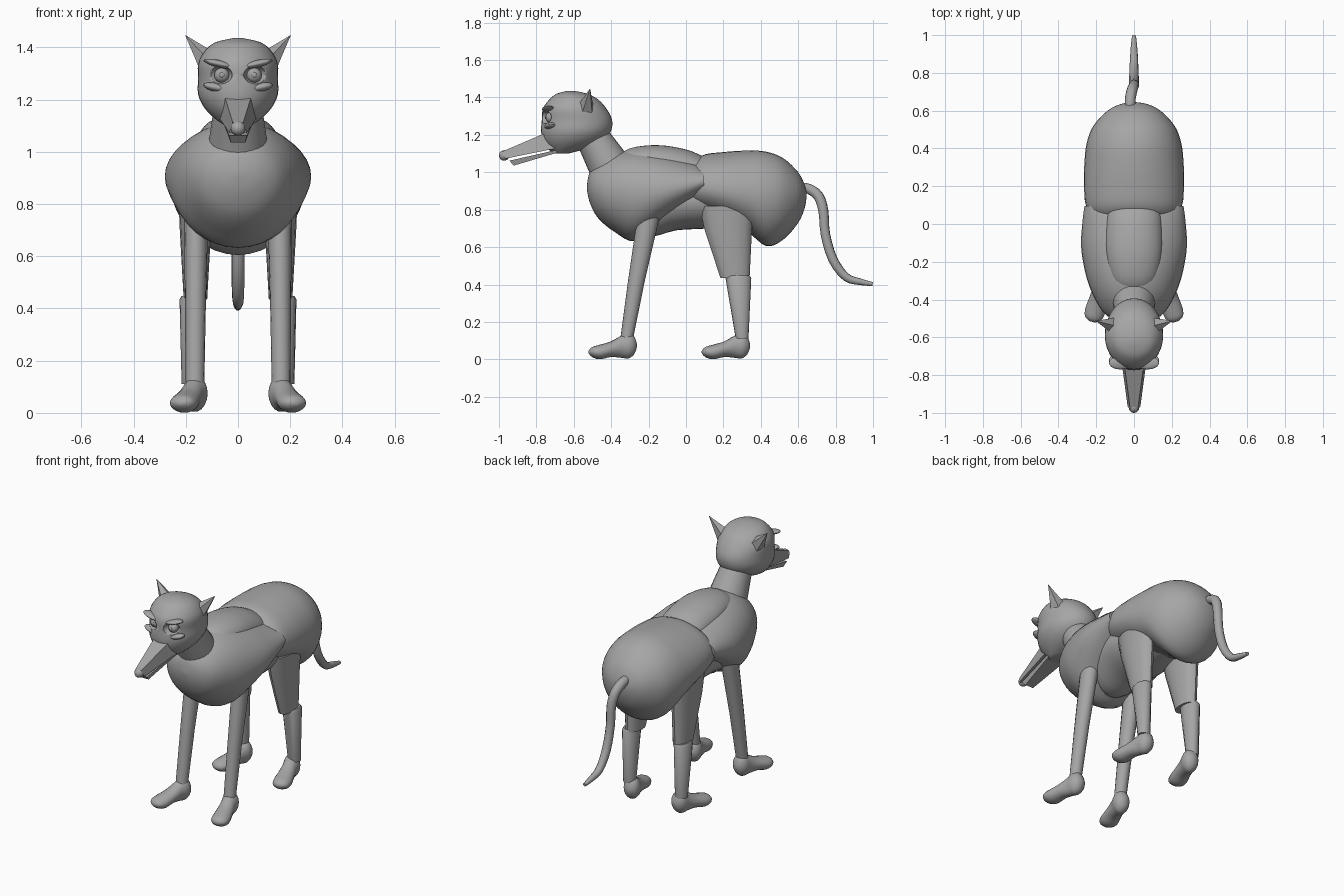
import bpy, bmesh, math
from mathutils import Vector, Matrix

if "Cube" in bpy.data.objects:
    bpy.data.objects.remove(bpy.data.objects["Cube"])

GREY = (0.38, 0.38, 0.38, 1)
coat = bpy.data.materials.new("grey coat")
coat.use_nodes = True
coat.diffuse_color = GREY
coat.node_tree.nodes["Principled BSDF"].inputs["Base Color"].default_value = GREY


def finish(name, bm, smooth=True):
    bmesh.ops.recalc_face_normals(bm, faces=bm.faces)
    mesh = bpy.data.meshes.new(name)
    bm.to_mesh(mesh)
    bm.free()
    mesh.materials.append(coat)
    obj = bpy.data.objects.new(name, mesh)
    bpy.context.collection.objects.link(obj)
    if smooth:
        bpy.ops.object.select_all(action='DESELECT')
        obj.select_set(True)
        bpy.context.view_layer.objects.active = obj
        bpy.ops.object.shade_smooth_by_angle(angle=math.radians(40))
    return obj


def refine(rows, steps):
    """Catmull-Rom interpolation of section rows."""
    out = []
    for i in range(len(rows) - 1):
        p = [rows[max(i - 1, 0)], rows[i], rows[i + 1], rows[min(i + 2, len(rows) - 1)]]
        for s in range(steps):
            t = s / steps
            out.append([0.5 * (2 * b + (c - a) * t + (2 * a - 5 * b + 4 * c - d) * t * t
                               + (3 * b - a - 3 * c + d) * t ** 3) for a, b, c, d in zip(*p)])
    return out + [list(rows[-1])]


def skin(name, rings, smooth=True):
    bm = bmesh.new()
    loops = [[bm.verts.new(p) for p in ring] for ring in rings]
    n = len(loops[0])
    for a, b in zip(loops, loops[1:]):
        for i in range(n):
            bm.faces.new((a[i], a[(i + 1) % n], b[(i + 1) % n], b[i]))
    bm.faces.new(loops[0])
    bm.faces.new(loops[-1])
    return finish(name, bm, smooth)


def angles(n):
    return [2 * math.pi * i / n for i in range(n)]


def body_loft(name, rows, n=36):
    """Rows: y, top, widest height, bottom, half width."""
    rings = []
    for y, top, mid, bot, hw in refine(rows, 4):
        rings.append([(hw * math.cos(a), y, mid + math.sin(a) *
                       (top - mid if math.sin(a) > 0 else mid - bot)) for a in angles(n)])
    return skin(name, rings)


def column(name, rows, n=16, steps=1):
    """Rows: x, y, z, x radius, y radius, in level rings."""
    rows = refine(rows, steps) if steps > 1 else rows
    return skin(name, [[(x + rx * math.cos(a), y + ry * math.sin(a), z) for a in angles(n)]
                       for x, y, z, rx, ry in rows])


def ball(name, centre, size, turn=0.0):
    bm = bmesh.new()
    bmesh.ops.create_uvsphere(bm, u_segments=20, v_segments=12, radius=1)
    bm.transform(Matrix.Translation(centre) @ Matrix.Rotation(turn, 4, 'Y')
                 @ Matrix.Diagonal((*size, 1)))
    return finish(name, bm)


def cone(name, base, tip, r1, r2, n, smooth=True):
    base, tip = Vector(base), Vector(tip)
    d = tip - base
    bm = bmesh.new()
    bmesh.ops.create_cone(bm, cap_ends=True, segments=n, radius1=r1, radius2=r2, depth=d.length)
    bm.transform(Matrix.Translation((base + tip) / 2) @ d.to_track_quat('Z', 'Y').to_matrix().to_4x4())
    return finish(name, bm, smooth)


# Trunk: chest, raised back, belly and hindquarters
body_loft("chest", [(-0.53, 0.93, 0.92, 0.91, 0.01), (-0.515, 1.0, 0.92, 0.84, 0.09),
                    (-0.47, 1.05, 0.91, 0.755, 0.16), (-0.38, 1.1, 0.9, 0.68, 0.215),
                    (-0.27, 1.117, 0.89, 0.632, 0.255), (-0.12, 1.1, 0.9, 0.73, 0.28),
                    (0.02, 1.065, 0.93, 0.82, 0.272), (0.095, 1.04, 0.95, 0.87, 0.262)])
body_loft("back_ridge", [(-0.38, 1.07, 1.03, 1.0, 0.06), (-0.3, 1.128, 1.05, 1.0, 0.12),
                         (-0.15, 1.145, 1.05, 1.0, 0.15), (0.0, 1.122, 1.02, 0.95, 0.15),
                         (0.09, 1.085, 1.0, 0.95, 0.14)])
body_loft("belly", [(-0.36, 0.9, 0.86, 0.8, 0.06), (-0.22, 0.98, 0.85, 0.66, 0.16),
                    (-0.05, 0.98, 0.85, 0.69, 0.2), (0.12, 0.98, 0.85, 0.7, 0.2),
                    (0.3, 0.95, 0.85, 0.72, 0.12)])
body_loft("hindquarters", [(0.0, 1.0, 0.92, 0.815, 0.2), (0.08, 1.087, 0.92, 0.785, 0.25),
                           (0.2, 1.108, 0.9, 0.745, 0.265), (0.33, 1.116, 0.88, 0.68, 0.262),
                           (0.43, 1.11, 0.87, 0.605, 0.25), (0.52, 1.075, 0.87, 0.64, 0.215),
                           (0.6, 1.0, 0.875, 0.73, 0.14), (0.635, 0.93, 0.875, 0.81, 0.07),
                           (0.645, 0.885, 0.88, 0.875, 0.008)])

# Neck and skull
cone("neck", (0, -0.39, 1.0), (0, -0.52, 1.22), 0.118, 0.085, 24)
head = column("head", [(0, -0.67, 1.1, 0.05, 0.04), (0, -0.63, 1.13, 0.092, 0.11),
                       (0, -0.603, 1.17, 0.13, 0.162), (0, -0.588, 1.22, 0.153, 0.187),
                       (0, -0.583, 1.28, 0.153, 0.188), (0, -0.595, 1.34, 0.152, 0.17),
                       (0, -0.6, 1.39, 0.125, 0.13), (0, -0.61, 1.42, 0.085, 0.082),
                       (0, -0.615, 1.435, 0.02, 0.02)], 32, 3)

# Eyes in hollow sockets, heavy slanted brows, cheeks and ears
for side, s in (("left", 1), ("right", -1)):
    socket = ball(side + "_socket_cutter", (s * 0.072, -0.765, 1.295), (0.05, 0.06, 0.036))
    socket.hide_render = True
    socket.hide_viewport = True
    cut = head.modifiers.new(side + "_socket", 'BOOLEAN')
    cut.operation = 'DIFFERENCE'
    cut.object = socket
    ball(side + "_eye", (s * 0.062, -0.722, 1.293), (0.029, 0.029, 0.029))
    ball(side + "_pupil", (s * 0.062, -0.751, 1.295), (0.01, 0.004, 0.01))
    ball(side + "_brow", (s * 0.072, -0.735, 1.337), (0.062, 0.035, 0.014), -s * 0.22)
    ball(side + "_cheek", (s * 0.075, -0.722, 1.245), (0.06, 0.035, 0.018), -s * 0.2)
    cone(side + "_ear", (s * 0.115, -0.535, 1.345), (s * 0.203, -0.513, 1.448), 0.046, 0.0, 5, False)


# Flat-sided jaws
def jaw(name, back, front):
    rings = []
    for y_top, y_bot, top, bot, w_top, w_bot in (back, front):
        rings.append([(-w_top, y_top, top), (w_top, y_top, top),
                      (w_bot, y_bot, bot), (-w_bot, y_bot, bot)])
    skin(name, rings, False)


jaw("upper_jaw", (-0.7, -0.66, 1.232, 1.135, 0.057, 0.075), (-0.98, -0.965, 1.112, 1.073, 0.02, 0.034))
jaw("lower_jaw", (-0.68, -0.68, 1.122, 1.107, 0.06, 0.055), (-0.945, -0.92, 1.062, 1.036, 0.034, 0.028))
ball("nose", (0, -0.972, 1.09), (0.028, 0.028, 0.028))


# Feet: rounded heel running out to a broad, outward-turned toe
def foot(name, s, shift):
    rows = [(0.0, 0.085, 0.06, 0.012), (0.015, 0.125, 0.025, 0.036), (0.045, 0.143, 0.004, 0.047),
            (0.085, 0.125, 0.008, 0.043), (0.14, 0.095, 0.012, 0.047),
            (0.2, 0.078, 0.0, 0.052), (0.24, 0.066, 0.012, 0.042), (0.258, 0.048, 0.03, 0.014)]
    rings = []
    for d, top, bot, hw in refine(rows, 3):
        x, y = 0.152 + 0.27 * d, -0.265 - 0.98 * d + shift
        rings.append([(s * (x + hw * math.cos(a)), y + 0.27 * hw * math.cos(a),
                       (top + bot) / 2 + (top - bot) / 2 * math.sin(a)) for a in angles(18)])
    skin(name, rings)


# Legs
for side, s in (("left", 1), ("right", -1)):
    column(side + "_front_leg", [(s * 0.165, -0.317, 0.11, 0.036, 0.034),
                                 (s * 0.163, -0.265, 0.42, 0.04, 0.045),
                                 (s * 0.16, -0.197, 0.78, 0.047, 0.06),
                                 (s * 0.16, -0.185, 0.85, 0.047, 0.062)])
    column(side + "_thigh", [(s * 0.163, 0.262, 0.435, 0.045, 0.078),
                             (s * 0.163, 0.225, 0.7, 0.06, 0.128),
                             (s * 0.163, 0.22, 0.82, 0.065, 0.148)])
    column(side + "_shin", [(s * 0.178, 0.3, 0.11, 0.038, 0.034),
                            (s * 0.178, 0.28, 0.435, 0.046, 0.069),
                            (s * 0.176, 0.28, 0.448, 0.04, 0.06)])
    foot(side + "_front_foot", s, 0)
    foot(side + "_back_foot", s, 0.605)

# Tail: tapering curve that droops and flicks back
curve = bpy.data.curves.new("tail", 'CURVE')
curve.dimensions = '3D'
curve.bevel_depth = 0.03
curve.bevel_resolution = 3
curve.use_fill_caps = True
path = [(-0.02, 0.61, 0.92, 0.9), (-0.02, 0.66, 0.91, 0.95), (-0.01, 0.71, 0.87, 0.95),
        (0, 0.735, 0.79, 0.9), (0, 0.745, 0.67, 0.85), (0, 0.785, 0.535, 0.85),
        (0, 0.855, 0.44, 0.75), (0, 0.93, 0.415, 0.6), (0, 0.998, 0.402, 0.35)]
spline = curve.splines.new('POLY')
rows = refine(path, 3)
spline.points.add(len(rows) - 1)
for point, (x, y, z, r) in zip(spline.points, rows):
    point.co = (x, y, z, 1)
    point.radius = r
spline.use_smooth = True
curve.materials.append(coat)
bpy.context.collection.objects.link(bpy.data.objects.new("tail", curve))
